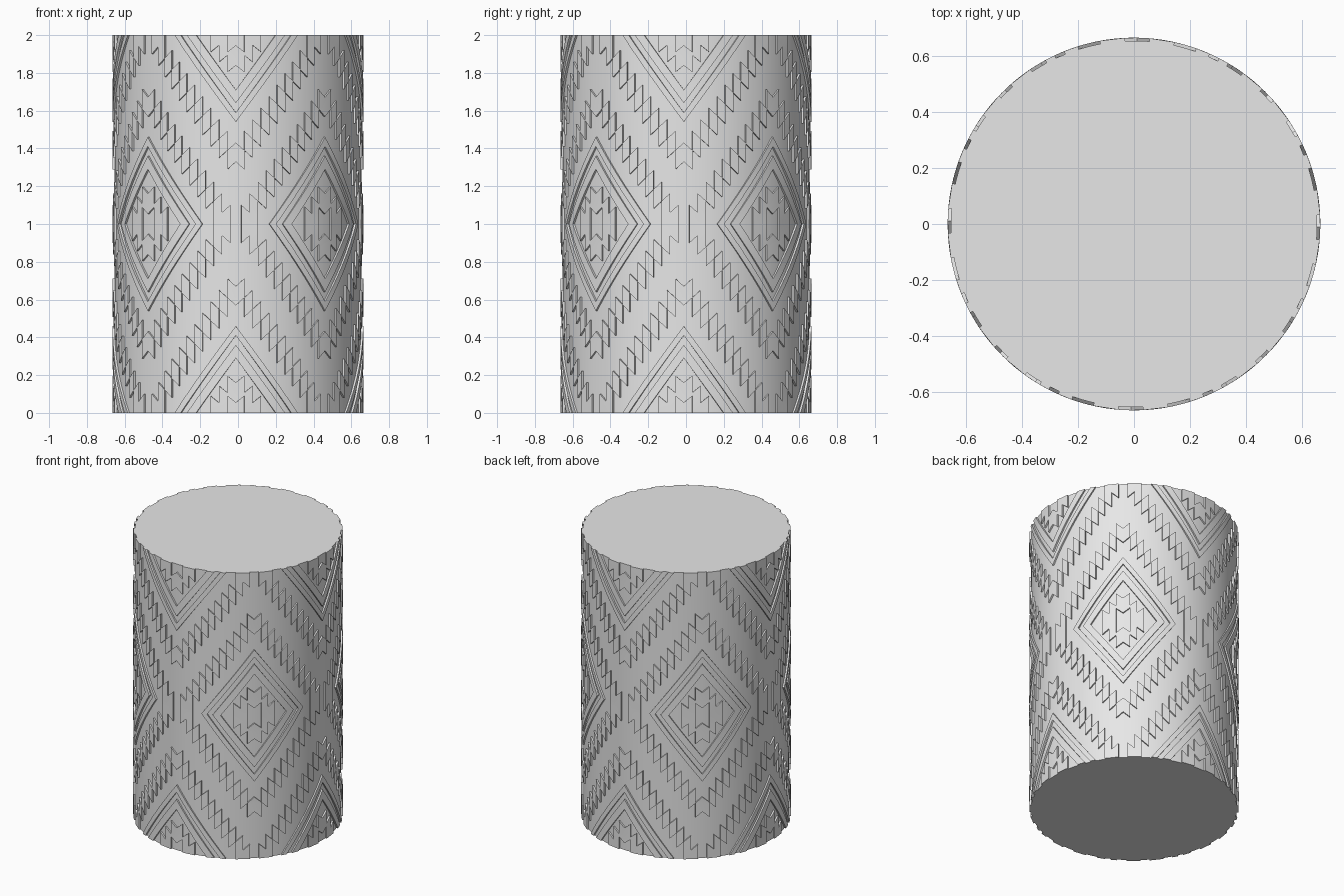
import bpy, bmesh, math

if "Cube" in bpy.data.objects:
    bpy.data.objects.remove(bpy.data.objects["Cube"], do_unlink=True)

HEIGHT = 2.0
CORE = 0.653        # radius of the plain drum
RELIEF = 0.664      # radius of the raised pattern
ARC = 0.66          # radius used to wrap flat patterns
TOOTH_W, TOOTH_H, TOOTH_RISE = 0.0445, 0.061, 0.04

grey = bpy.data.materials.new("plain_grey")
grey.use_nodes = True
grey.diffuse_color = (0.8, 0.8, 0.8, 1)
grey.node_tree.nodes["Principled BSDF"].inputs["Base Color"].default_value = (0.8, 0.8, 0.8, 1)


def mirrored(quarter):
    """Close a quarter outline (top to right) into a full symmetric loop."""
    right = quarter + [(u, -v) for u, v in reversed(quarter)]
    loop = []
    for p in right + [(-u, v) for u, v in reversed(right)]:
        if p not in loop:
            loop.append(p)
    return loop


def sawtooth(steps, scale=1.0, lift=0.0):
    """Stepped diamond with slanted teeth."""
    quarter = [(0.0, steps * TOOTH_H * scale + lift)]
    for k in range(steps):
        u = (k + 1) * TOOTH_W
        quarter.append((u, ((steps - k) * TOOTH_H + TOOTH_RISE) * scale + lift))
        quarter.append((u, (steps - k - 1) * TOOTH_H * scale + lift))
    return mirrored(quarter)


def diamond(tip, parts=12):
    """Straight-sided diamond, subdivided so it can be wrapped."""
    return mirrored([(tip * 0.737 * i / parts, tip * (1 - i / parts))
                     for i in range(parts + 1)])


def add_band(target, outer, inner, angle, centre_z):
    """Fill between two loops, trim at the drum ends, thicken and wrap."""
    bm = bmesh.new()
    for loop in (outer, inner):
        vs = [bm.verts.new((u, v, 0)) for u, v in loop]
        for a, b in zip(vs, vs[1:] + vs[:1]):
            bm.edges.new((a, b))
    bmesh.ops.triangle_fill(bm, use_beauty=True, use_dissolve=False,
                            edges=bm.edges[:], normal=(0, 0, 1))
    for limit, side in ((0, -1), (HEIGHT, 1)):
        bmesh.ops.bisect_plane(bm, geom=bm.verts[:] + bm.edges[:] + bm.faces[:],
                               dist=1e-5, plane_co=(0, limit - centre_z, 0),
                               plane_no=(0, side, 0), clear_outer=True)
    base = CORE - 0.005
    ext = bmesh.ops.extrude_face_region(bm, geom=bm.faces[:])
    for v in ext["geom"]:
        if isinstance(v, bmesh.types.BMVert):
            v.co.z = RELIEF - base
    for v in bm.verts:
        a, r = angle + v.co.x / ARC, base + v.co.z
        v.co = (r * math.sin(a), -r * math.cos(a), centre_z + v.co.y)
    bmesh.ops.recalc_face_normals(bm, faces=bm.faces[:])
    temp = bpy.data.meshes.new("temp")
    bm.to_mesh(temp)
    bm.free()
    target.from_mesh(temp)
    bpy.data.meshes.remove(temp)


def finish(obj):
    obj.data.materials.clear()
    obj.data.materials.append(grey)
    bpy.ops.object.select_all(action="DESELECT")
    obj.select_set(True)
    bpy.context.view_layer.objects.active = obj
    bpy.ops.object.shade_smooth_by_angle(angle=math.radians(30))


# Plain drum
bpy.ops.mesh.primitive_cylinder_add(vertices=128, radius=CORE, depth=HEIGHT,
                                    location=(0, 0, HEIGHT / 2))
drum = bpy.context.object
drum.name = "drum"
finish(drum)

# Staggered diamond centres around the drum
centres = []
for q in range(4):
    turn = math.radians(90 * q - 1)
    centres += [(turn, 0.0), (turn, HEIGHT), (turn + math.pi / 4, HEIGHT / 2)]

# Raised pattern, from the outer border to the middle motif
bands = {
    "toothed_border": (sawtooth(11), sawtooth(9, lift=0.02)),
    "outer_diamond_frame": (diamond(0.46), diamond(0.41)),
    "inner_diamond_frame": (diamond(0.36), diamond(0.29)),
    "centre_motif": (sawtooth(3, scale=0.88), sawtooth(1, scale=0.88)),
}
for name, (outer, inner) in bands.items():
    total = bmesh.new()
    for angle, z in centres:
        add_band(total, outer, inner, angle, z)
    mesh = bpy.data.meshes.new(name)
    total.to_mesh(mesh)
    total.free()
    obj = bpy.data.objects.new(name, mesh)
    bpy.context.collection.objects.link(obj)
    finish(obj)
